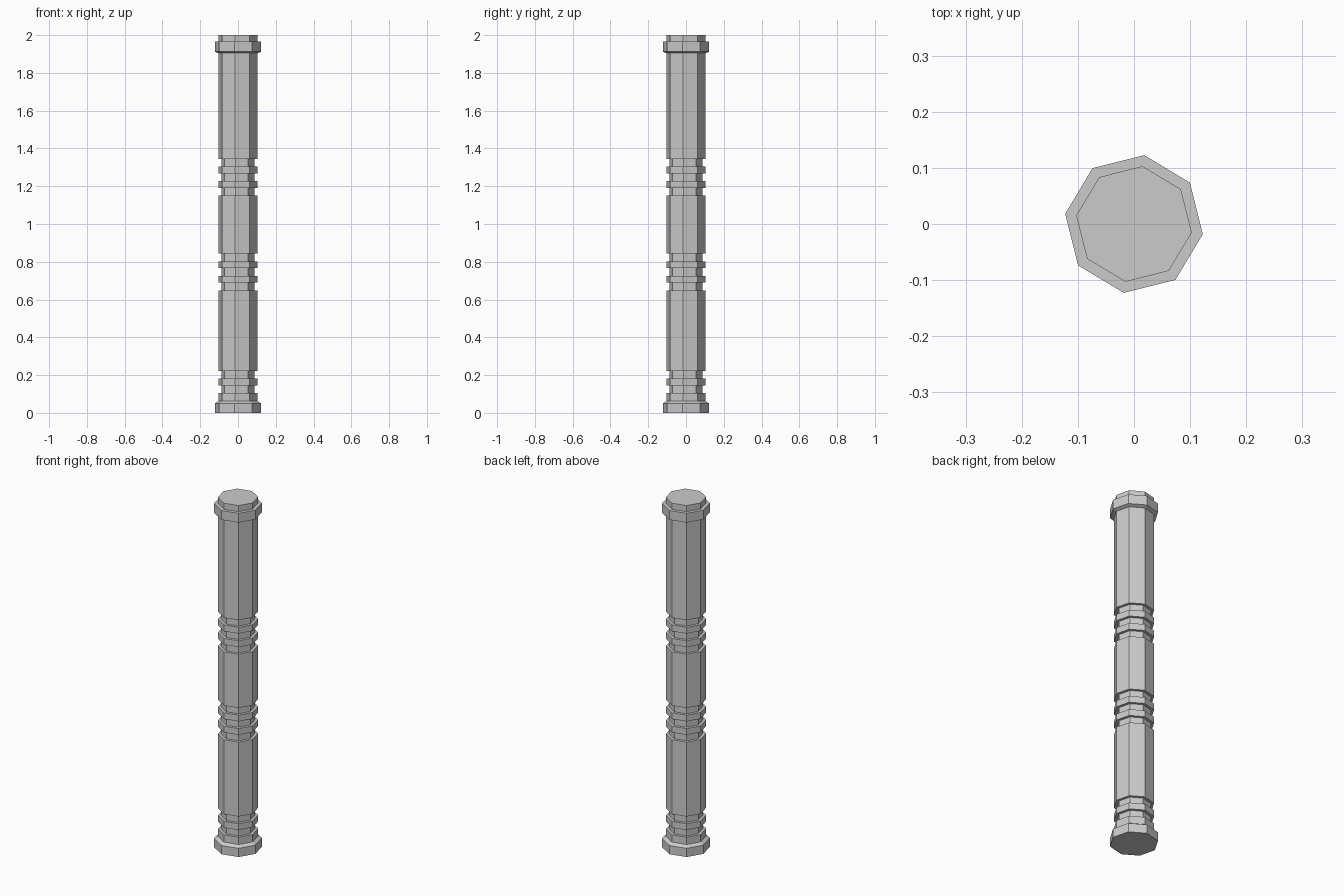
import bpy, bmesh, math

cube = bpy.data.objects.get("Cube")
if cube:
    bpy.data.objects.remove(cube, do_unlink=True)

SIDES = 8
TURN = math.radians(-8.4)
SHAFT, GROOVE, FLANGE = 0.104, 0.088, 0.124

grey = bpy.data.materials.new("stone_grey")
grey.use_nodes = True
colour = (0.6, 0.6, 0.6, 1)
grey.diffuse_color = colour
grey.node_tree.nodes["Principled BSDF"].inputs["Base Color"].default_value = colour


def grooves(top, count):
    """Profile steps for a run of grooves with raised bands between, going down."""
    steps = []
    for i in range(count):
        z = top - i * 0.077
        steps += [(SHAFT, z), (GROOVE, z), (GROOVE, z - 0.041), (SHAFT, z - 0.041)]
    return steps


# Outline from top to bottom: cap, collar, grooved shaft, flared foot
profile = [(SHAFT, 2.0), (SHAFT, 1.965), (FLANGE, 1.965), (FLANGE, 1.912), (SHAFT, 1.904)]
profile += grooves(1.345, 3) + grooves(0.843, 3) + grooves(0.222, 2)
profile += [(SHAFT, 0.062), (FLANGE, 0.05), (FLANGE, 0.0)]

# Skin the outline as a stack of octagonal rings
bm = bmesh.new()
rings = []
for r, z in profile:
    angles = [TURN + math.tau * k / SIDES for k in range(SIDES)]
    rings.append([bm.verts.new((r * math.cos(a), r * math.sin(a), z)) for a in angles])
for upper, lower in zip(rings, rings[1:]):
    for k in range(SIDES):
        n = (k + 1) % SIDES
        bm.faces.new((upper[k], lower[k], lower[n], upper[n]))
bm.faces.new(rings[0])
bm.faces.new(rings[-1][::-1])
bmesh.ops.recalc_face_normals(bm, faces=bm.faces)

mesh = bpy.data.meshes.new("pillar")
bm.to_mesh(mesh)
bm.free()
mesh.materials.append(grey)
pillar = bpy.data.objects.new("pillar", mesh)
bpy.context.collection.objects.link(pillar)
